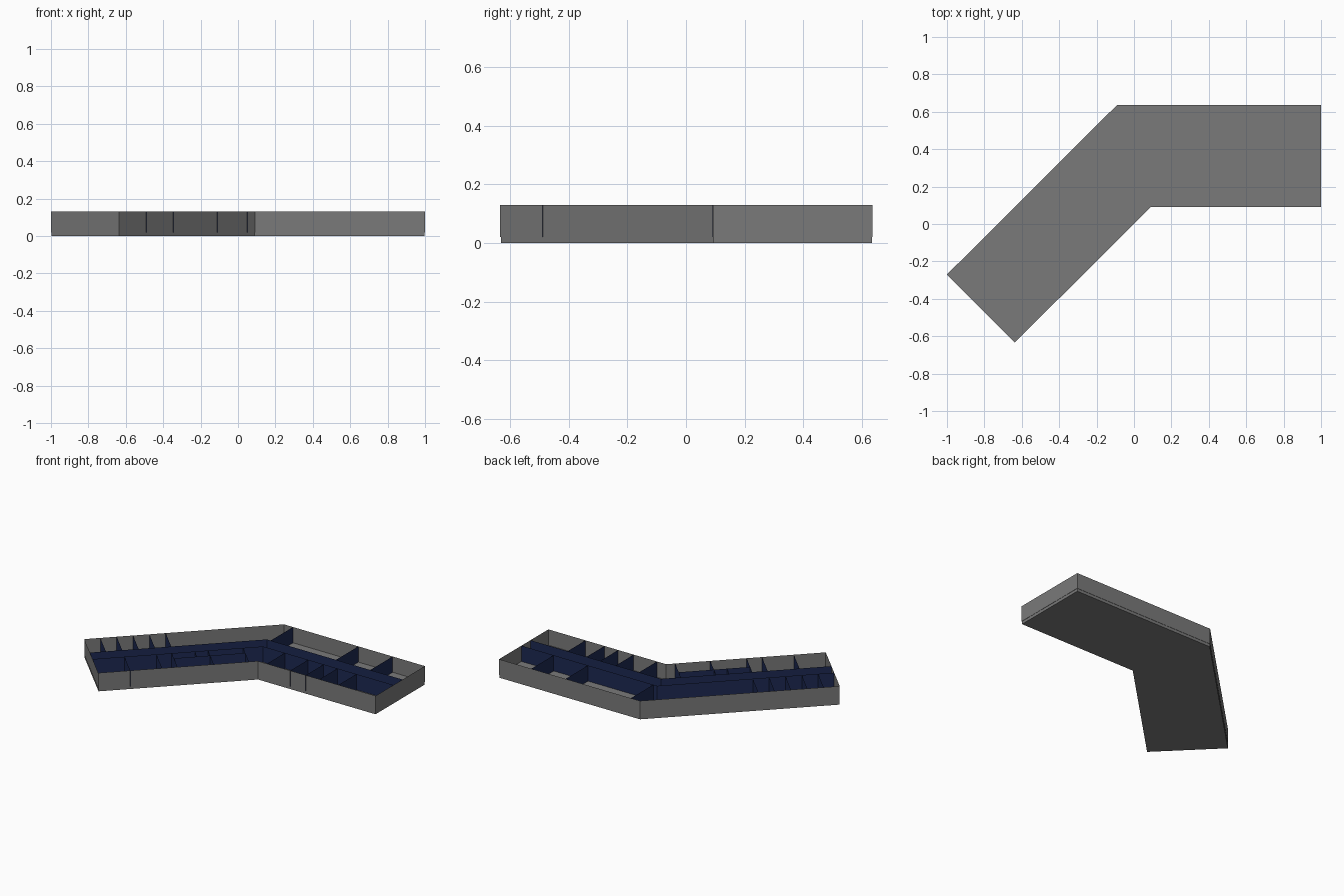
import bpy

if "Cube" in bpy.data.objects:
    bpy.data.objects.remove(bpy.data.objects["Cube"])

BASE, TOP = 0.02, 0.13
OUTLINE = [(-1, -0.27), (-0.637, -0.634), (0.09, 0.092), (1, 0.092), (1, 0.637), (-0.09, 0.637)]
INSET = [(-0.997, -0.27), (-0.637, -0.631), (0.089, 0.094), (0.998, 0.094), (0.998, 0.635), (-0.089, 0.635)]


def material(name, r, g, b):
    mat = bpy.data.materials.new(name)
    mat.diffuse_color = (r, g, b, 1)
    mat.use_nodes = True
    mat.node_tree.nodes["Principled BSDF"].inputs["Base Color"].default_value = mat.diffuse_color
    return mat


navy = material("navy", 0.012, 0.022, 0.085)
dark_grey = material("dark_grey", 0.195, 0.195, 0.195)


def mesh(name, verts, faces, mat):
    me = bpy.data.meshes.new(name)
    me.from_pydata(verts, [], faces)
    ob = bpy.data.objects.new(name, me)
    bpy.context.collection.objects.link(ob)
    me.materials.append(mat)
    return ob


def wall(name, points, z0=BASE, z1=TOP, mat=navy, closed=False):
    """Thin upright sheet along a plan path."""
    n = len(points)
    verts = [(x, y, z) for z in (z0, z1) for x, y in points]
    faces = [(i, (i + 1) % n, n + (i + 1) % n, n + i) for i in range(n if closed else n - 1)]
    return mesh(name, verts, faces, mat)


def wing(s, off):
    """Plan point in the diagonal wing: s along the inner wall, off = y - x."""
    return (s - off / 2, s + off / 2)


# Floor, base slab and outer shell
mesh("floor", [(x, y, BASE) for x, y in OUTLINE], [range(6)], dark_grey)
mesh("base_underside", [(x, y, 0) for x, y in INSET], [range(5, -1, -1)], dark_grey)
wall("base_edge", INSET, 0, BASE, dark_grey, True)
wall("outer_wall", OUTLINE, mat=dark_grey, closed=True)

# Corridor walls running through both wings
NEAR, FAR, BACK = 0.30, 0.44, 0.727
S_END = -0.635
Y_NEAR, Y_FAR = 0.29, 0.39
wall("corridor_wall_inner", [wing(S_END, NEAR), (Y_NEAR - NEAR, Y_NEAR), (1, Y_NEAR)])
wall("corridor_wall_outer", [wing(S_END, FAR), (Y_FAR - FAR, Y_FAR), (1, Y_FAR)])

# Straight wing partitions
for x in (-0.02, 0.485, 0.75):
    wall("back_room_partition", [(x, Y_FAR), (x, 0.637)])
for x in (0.16, 0.34, 0.46, 0.566, 0.713):
    wall("front_room_partition", [(x, 0.091), (x, Y_NEAR)])

# Diagonal wing partitions
for s in (-0.49, -0.345, -0.275, -0.11, 0.05):
    wall("inner_room_partition", [wing(s, 0.001), wing(s, NEAR)])
for i in range(5):
    s = -0.265 - 0.0743 * i
    wall("outer_room_partition", [wing(s, FAR), wing(s, BACK)])

# Small service rooms beside the corridor
wall("service_wall", [wing(-0.275, 0.19), wing(0.05, 0.19)])
wall("service_partition", [wing(-0.17, 0.19), wing(-0.17, NEAR)])
